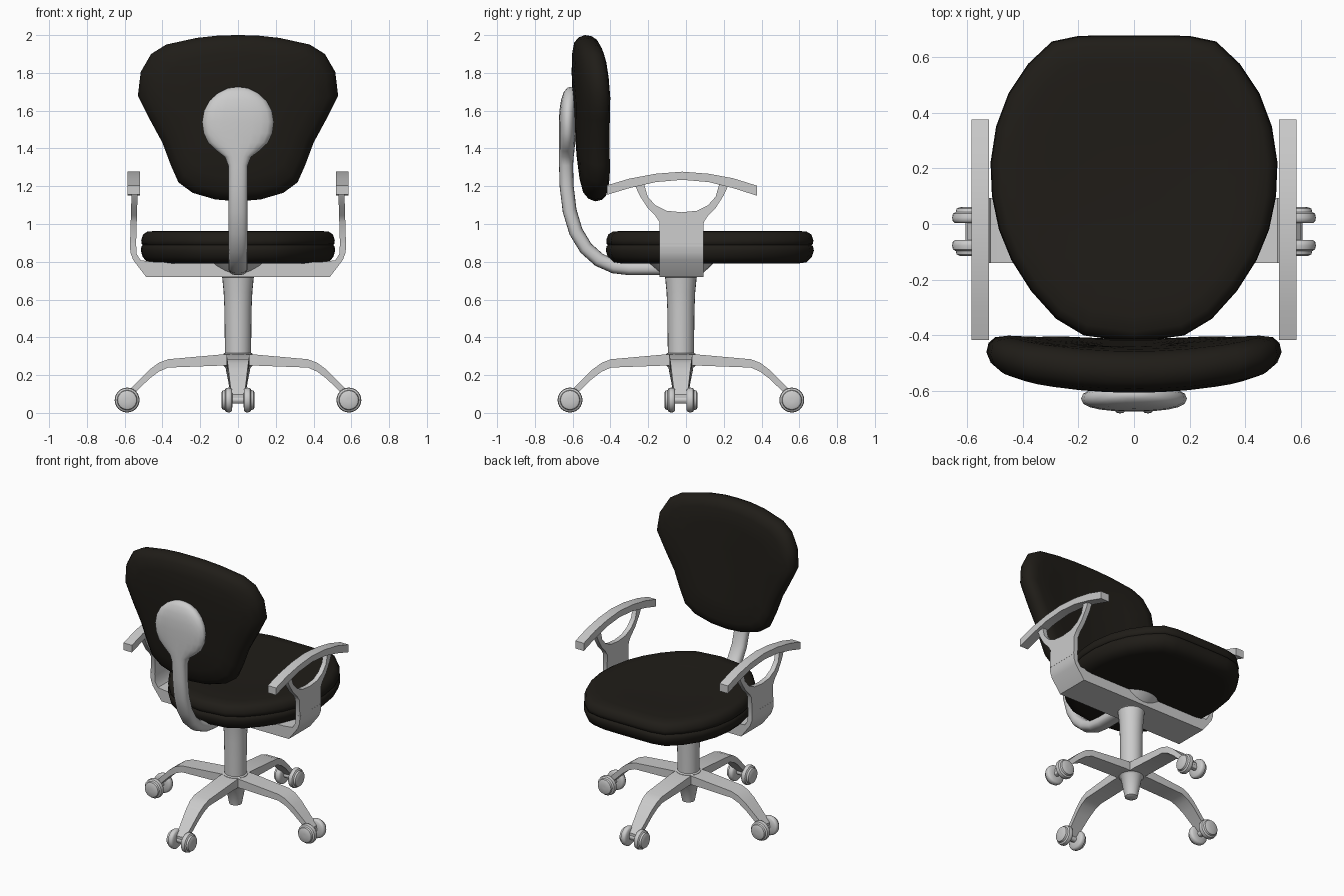
import bpy, bmesh
from math import sin, cos, pi, copysign
from mathutils import Vector

CY = -0.027  # y of the column axis

fabric = bpy.data.materials.new("black_fabric")
fabric.diffuse_color = (0.014, 0.012, 0.009, 1)


def skin(name, rings, mat=None, angle=40):
    """Bridge equal-sized rings of points and cap both ends."""
    bm = bmesh.new()
    loops = [[bm.verts.new(p) for p in ring] for ring in rings]
    n = len(loops[0])
    for a, b in zip(loops, loops[1:]):
        for i in range(n):
            j = (i + 1) % n
            bm.faces.new((a[i], a[j], b[j], b[i]))
    bm.faces.new(loops[0][::-1])
    bm.faces.new(loops[-1])
    bmesh.ops.recalc_face_normals(bm, faces=bm.faces)
    me = bpy.data.meshes.new(name)
    bm.to_mesh(me)
    bm.free()
    ob = bpy.data.objects.new(name, me)
    bpy.context.collection.objects.link(ob)
    if mat:
        me.materials.append(mat)
    bpy.ops.object.select_all(action='DESELECT')
    ob.select_set(True)
    bpy.context.view_layer.objects.active = ob
    bpy.ops.object.shade_smooth_by_angle(angle=angle * pi / 180)
    return ob


def mirrored(half):
    """Close a half outline that starts and ends on the centre line."""
    return half + [(-u, v) for u, v in half[-2:0:-1]]


def lathe(name, profile, place, n=24):
    """Revolve (radius, height) points; place maps local x, y, height to world."""
    return skin(name, [[place(r * cos(2 * pi * i / n), r * sin(2 * pi * i / n), h)
                        for i in range(n)] for r, h in profile])


# Seat cushion with a seam groove around the middle
seat_outline = mirrored([(0, 0.677), (0.1, 0.677), (0.2, 0.675), (0.295, 0.655), (0.38, 0.575),
                         (0.45, 0.47), (0.495, 0.35), (0.515, 0.22), (0.51, 0.1), (0.485, -0.02),
                         (0.44, -0.13), (0.37, -0.24), (0.28, -0.34), (0.18, -0.4), (0, -0.425)])
seat_levels = [(0.3, 0.79), (0.84, 0.79), (0.93, 0.797), (0.98, 0.825), (1, 0.86), (0.992, 0.882),
               (0.978, 0.888), (0.992, 0.895), (0.995, 0.915), (0.975, 0.945), (0.93, 0.96),
               (0.82, 0.964), (0.55, 0.955), (0.2, 0.952)]
skin("seat", [[(x * s, 0.126 + (y - 0.126) * s, z) for x, y in seat_outline]
              for s, z in seat_levels], fabric, 60)

# Backrest cushion: leaning, wrapped around the sitter
back_outline = mirrored([(0, 2.0), (0.1, 1.998), (0.22, 1.985), (0.38, 1.95), (0.46, 1.9),
                         (0.515, 1.805), (0.53, 1.68), (0.465, 1.55), (0.4, 1.43), (0.355, 1.31),
                         (0.315, 1.22), (0.24, 1.165), (0.12, 1.13), (0, 1.12)])
back_levels = [(0.15, -0.086), (0.5, -0.083), (0.75, -0.075), (0.9, -0.06), (0.97, -0.035), (1, 0),
               (0.985, 0.035), (0.94, 0.06), (0.85, 0.074), (0.6, 0.076), (0.2, 0.074)]


def back_point(x, z, s, d):
    x, z = x * s, 1.6 + (z - 1.6) * s
    return (x, -0.508 - 0.06 * (z - 1.56) + 0.055 * (x / 0.53) ** 2 + d, z)


skin("backrest", [[back_point(x, z, s, d) for x, z in back_outline]
                  for s, d in back_levels], fabric, 60)

# Back support: bent bar that widens into a round pad (y, z, half width, half depth)
path = [(-0.02, 0.765, .05, .035), (-0.3, 0.765, .05, .036), (-0.38, 0.775, .05, .037),
        (-0.46, 0.81, .05, .037), (-0.53, 0.872, .05, .037), (-0.583, 0.96, .05, .037),
        (-0.616, 1.07, .05, .037), (-0.632, 1.2, .05, .037), (-0.635, 1.31, .052, .037),
        (-0.634, 1.355, .07, .039), (-0.632, 1.385, .11, .041), (-0.63, 1.43, .158, .043),
        (-0.628, 1.48, .182, .045), (-0.627, 1.54, .19, .046), (-0.625, 1.6, .18, .045),
        (-0.62, 1.65, .153, .042), (-0.612, 1.69, .11, .036), (-0.605, 1.715, .06, .024),
        (-0.602, 1.722, .02, .01)]
rings = []
for i, (y, z, w, d) in enumerate(path):
    a, b = path[max(i - 1, 0)], path[min(i + 1, len(path) - 1)]
    t = Vector((b[0] - a[0], b[1] - a[1])).normalized()
    ring = []
    for k in range(20):
        c, s = cos(k * pi / 10), sin(k * pi / 10)
        c, s = (copysign(abs(v) ** 0.8, v) for v in (c, s))
        ring.append((w * c, y - t.y * d * s, z + t.x * d * s))
    rings.append(ring)
skin("back_support", rings, angle=60)

# Crossbar under the seat with upturned ends
bar = mirrored([(0, 0.72), (0.487, 0.72), (0.555, 0.81), (0.57, 0.85), (0.572, 0.9),
                (0.54, 0.9), (0.536, 0.84), (0.515, 0.808), (0.45, 0.8), (0, 0.8)])
skin("arm_crossbar", [[(x, y, z) for x, z in bar] for y in (-0.14, 0.093)])

# Armrests: forked bracket and arched pad on each side
bracket = mirrored([(0, 1.062), (0.08, 1.07), (0.14, 1.1), (0.18, 1.145), (0.2, 1.215),
                    (0.252, 1.215), (0.222, 1.15), (0.18, 1.085), (0.14, 1.045), (0.117, 1.01),
                    (0.116, 0.88), (0, 0.88)])
pad = [(-0.417, 1.205, 1.155), (-0.3, 1.24, 1.19), (-0.16, 1.266, 1.222), (-0.02, 1.277, 1.234),
       (0.12, 1.266, 1.222), (0.25, 1.242, 1.19), (0.375, 1.203, 1.15)]
for side, sx in (("left", -1), ("right", 1)):
    skin("arm_bracket_" + side, [[(sx * (x - 0.03 * (z - 0.88)), y - 0.023, z) for y, z in bracket]
                                 for x in (0.54, 0.572)])
    skin("arm_pad_" + side, [[(sx * 0.52, y, t), (sx * 0.584, y, t), (sx * 0.584, y, b),
                              (sx * 0.52, y, b)] for y, t, b in pad], angle=30)

# Seat mount bowl, column and tapered hub
upright = lambda x, y, h: (x, y + CY, h)
lathe("seat_mount", [(0.08, 0.715), (0.11, 0.735), (0.145, 0.765), (0.18, 0.8)], upright)
lathe("column", [(0.069, 0.3), (0.072, 0.55), (0.076, 0.64), (0.085, 0.73)], upright)
lathe("hub", [(0.025, 0.098), (0.04, 0.105), (0.066, 0.24), (0.078, 0.25),
              (0.078, 0.312), (0.07, 0.318)], upright)

# Four legs, each ending in a twin-wheel caster (radius, top, bottom, half width)
leg = [(0.02, 0.312, 0.25, .06), (0.1, 0.308, 0.25, .062), (0.37, 0.284, 0.24, .058),
       (0.42, 0.265, 0.218, .055), (0.47, 0.228, 0.18, .05), (0.54, 0.158, 0.112, .042),
       (0.6, 0.098, 0.052, .034)]
wheel = [(0.025, 0.03), (0.056, 0.031), (0.064, 0.038), (0.066, 0.05), (0.063, 0.064),
         (0.053, 0.07), (0.05, 0.082), (0.04, 0.087), (0.01, 0.088)]
for i in range(4):
    c, s = round(cos(i * pi / 2)), round(sin(i * pi / 2))
    spot = lambda r, w, z: (r * c - w * s, CY + r * s + w * c, z)
    skin(f"leg_{i + 1}", [[spot(r, -w, t), spot(r, w, t), spot(r, w, b), spot(r, -w, b)]
                          for r, t, b, w in leg], angle=30)
    for label, m in (("a", -1), ("b", 1)):
        lathe(f"caster_{i + 1}{label}", wheel, lambda x, y, h: spot(0.587 + x, m * h, 0.068 + y))
    lathe(f"axle_{i + 1}", [(0.018, -0.04), (0.018, 0.04)],
          lambda x, y, h: spot(0.587 + x, h, 0.068 + y), 12)
